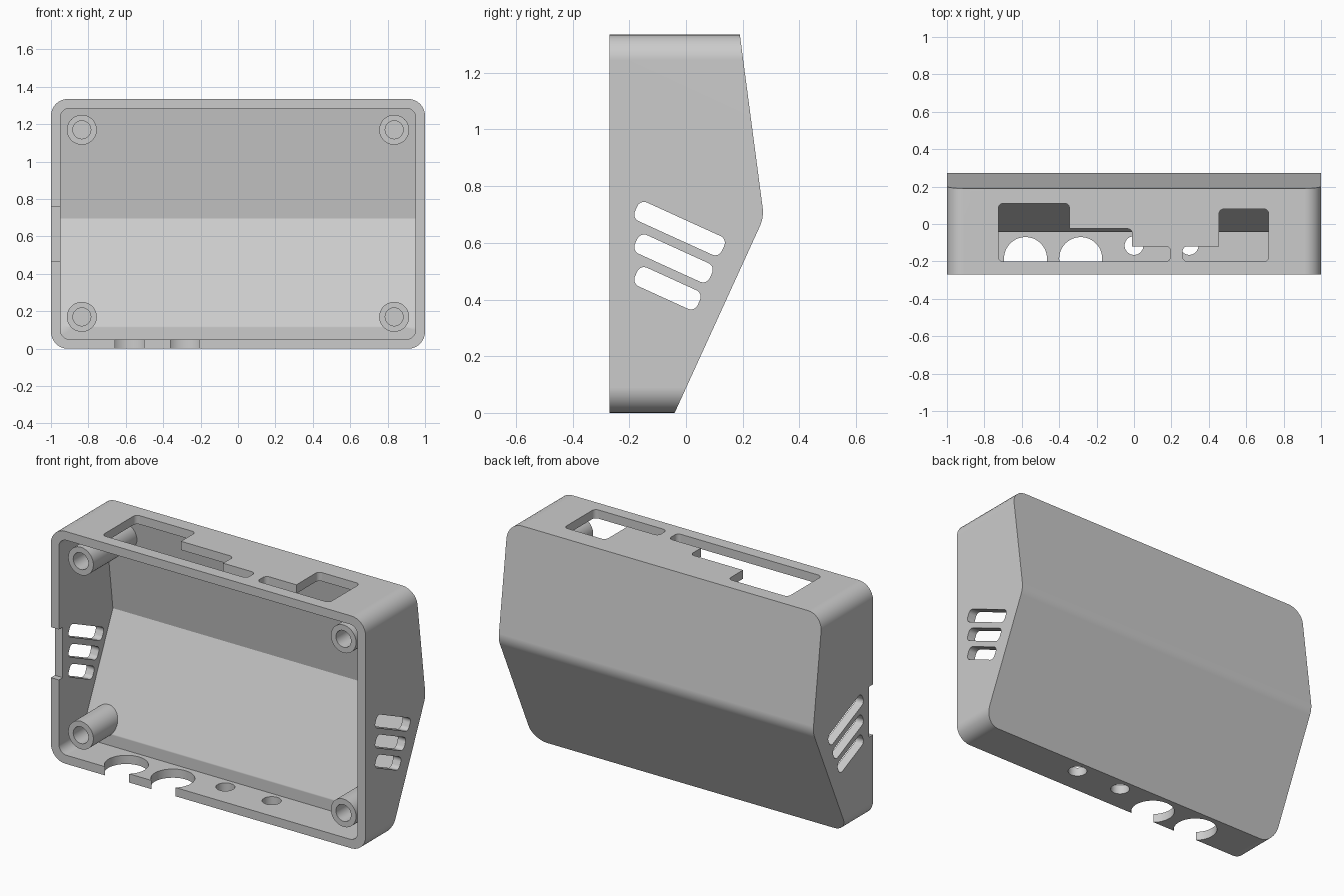
import bpy, bmesh, math
from mathutils import Vector

old = bpy.data.objects.get("Cube")
if old:
    bpy.data.objects.remove(old, do_unlink=True)

grey = bpy.data.materials.new("light grey plastic")
grey.use_nodes = True
grey.diffuse_color = (0.6, 0.6, 0.6, 1)
grey.node_tree.nodes["Principled BSDF"].inputs["Base Color"].default_value = (0.6, 0.6, 0.6, 1)


def fillet(pts, radii, steps=8):
    """Round the corners of a 2D polygon; radii is one number or one per corner."""
    if not isinstance(radii, (list, tuple)):
        radii = [radii] * len(pts)
    out = []
    for i, r in enumerate(radii):
        p, a, b = (Vector(pts[k % len(pts)]) for k in (i, i - 1, i + 1))
        if r == 0:
            out.append(p)
            continue
        u, v = (a - p).normalized(), (b - p).normalized()
        half = u.angle(v) / 2
        centre = p + (u + v).normalized() * (r / math.sin(half))
        start = p + u * (r / math.tan(half)) - centre
        end = p + v * (r / math.tan(half)) - centre
        sweep = math.pi - 2 * half
        for s in range(steps + 1):
            t = s / steps
            w = math.sin((1 - t) * sweep), math.sin(t * sweep)
            out.append(centre + (start * w[0] + end * w[1]) / math.sin(sweep))
    return out


def circle(cu, cv, r, n=48):
    return [(cu + r * math.cos(math.tau * i / n), cv + r * math.sin(math.tau * i / n))
            for i in range(n)]


def box(u0, v0, u1, v1):
    return [(u0, v0), (u1, v0), (u1, v1), (u0, v1)]


def prism(name, pts, axis, lo, hi):
    """Extrude a 2D outline along an axis."""
    place = {"X": lambda u, v, t: (t, u, v),
             "Y": lambda u, v, t: (u, t, v),
             "Z": lambda u, v, t: (u, v, t)}[axis]
    bm = bmesh.new()
    ends = [[bm.verts.new(place(p[0], p[1], t)) for p in pts] for t in (lo, hi)]
    for ring in ends:
        bm.faces.new(ring)
    for i in range(len(pts)):
        j = (i + 1) % len(pts)
        bm.faces.new((ends[0][i], ends[0][j], ends[1][j], ends[1][i]))
    bmesh.ops.recalc_face_normals(bm, faces=bm.faces)
    mesh = bpy.data.meshes.new(name)
    bm.to_mesh(mesh)
    bm.free()
    mesh.materials.append(grey)
    obj = bpy.data.objects.new(name, mesh)
    bpy.context.collection.objects.link(obj)
    return obj


def carve(target, tool, operation="DIFFERENCE"):
    """Apply a boolean and discard the tool."""
    mod = target.modifiers.new("cut", "BOOLEAN")
    mod.operation, mod.object, mod.solver = operation, tool, "EXACT"
    bpy.context.view_layer.objects.active = target
    bpy.ops.object.modifier_apply(modifier=mod.name)
    bpy.data.objects.remove(tool, do_unlink=True)


H, FRONT = 1.335, -0.27
boss_spots = [(sx * 0.835, z) for sx in (-1, 1) for z in (0.17, 1.17)]

# Outer body: bent side profile trimmed by a rounded rectangle
side = fillet([(FRONT, 0), (-0.04, 0), (0.275, 0.69), (0.19, H), (FRONT, H)],
              [0, 0, 0.12, 0, 0])
shell = prism("enclosure_shell", side, "X", -1.2, 1.2)
carve(shell, prism("outline", fillet(box(-1, 0, 1, H), 0.09), "Y", -0.5, 0.5), "INTERSECT")

# Cavity, leaving four screw bosses standing on the back wall
cavity = prism("cavity", [(-0.4, -0.1), (-0.042, -0.1), (-0.042, 0.12), (0.221, 0.695),
                          (0.131, 1.4), (-0.4, 1.4)], "X", -1.2, 1.2)
carve(cavity, prism("inner_outline", fillet(box(-0.95, 0.05, 0.95, 1.285), 0.05),
                    "Y", -0.6, 0.6), "INTERSECT")
for x, z in boss_spots:
    carve(cavity, prism("boss", circle(x, z, 0.08), "Y", -0.235, 0.5))
carve(shell, cavity)

# Blind screw holes in the bosses
for x, z in boss_spots:
    carve(shell, prism("screw_hole", circle(x, z, 0.048), "Y", -0.3, -0.045))

# Two stepped connector openings in the top
long_slot = [(-0.725, -0.2), (0.195, -0.2), (0.195, -0.12), (-0.01, -0.12),
             (-0.01, -0.025), (-0.345, -0.025), (-0.345, 0.11), (-0.725, 0.11)]
short_slot = [(0.26, -0.2), (0.72, -0.2), (0.72, 0.08), (0.455, 0.08),
              (0.455, -0.12), (0.26, -0.12)]
r = 0.025
for pts, radii in ((long_slot, [r, r, r, 0, r, 0, r, r]), (short_slot, [r, r, r, r, 0, r])):
    carve(shell, prism("top_slot", fillet(pts, radii), "Z", 1.26, 1.4))

# Cable holes in the floor: two open at the front edge, two small and round
for x, y, rad in ((-0.58, -0.185, 0.115), (-0.285, -0.185, 0.115),
                  (0.0, -0.115, 0.05), (0.295, -0.115, 0.05)):
    carve(shell, prism("floor_hole", circle(x, y, rad), "Z", -0.1, 0.08))

# Slanted vents through both sides, square to the lower back wall
along = Vector((0.91, -0.414)).normalized()
across = Vector((-along.y, along.x)) * 0.036
for z, length in ((0.72, 0.337), (0.605, 0.29), (0.49, 0.243)):
    a = Vector((-0.176, z))
    b = a + along * length
    vent = fillet([a - across, b - across, b + across, a + across], 0.026)
    carve(shell, prism("vent", vent, "X", -1.2, 1.2))

# Shallow notch in the front rim of one side
carve(shell, prism("rim_notch", box(-1.1, 0.47, -0.94, 0.76), "Y", -0.4, -0.235))

# Smooth the fillets and holes, keep edges sharp and flats flat
bpy.ops.object.select_all(action="DESELECT")
shell.select_set(True)
bpy.context.view_layer.objects.active = shell
bpy.ops.object.shade_smooth_by_angle()
weighted = shell.modifiers.new("flat_faces", "WEIGHTED_NORMAL")
weighted.keep_sharp = True
